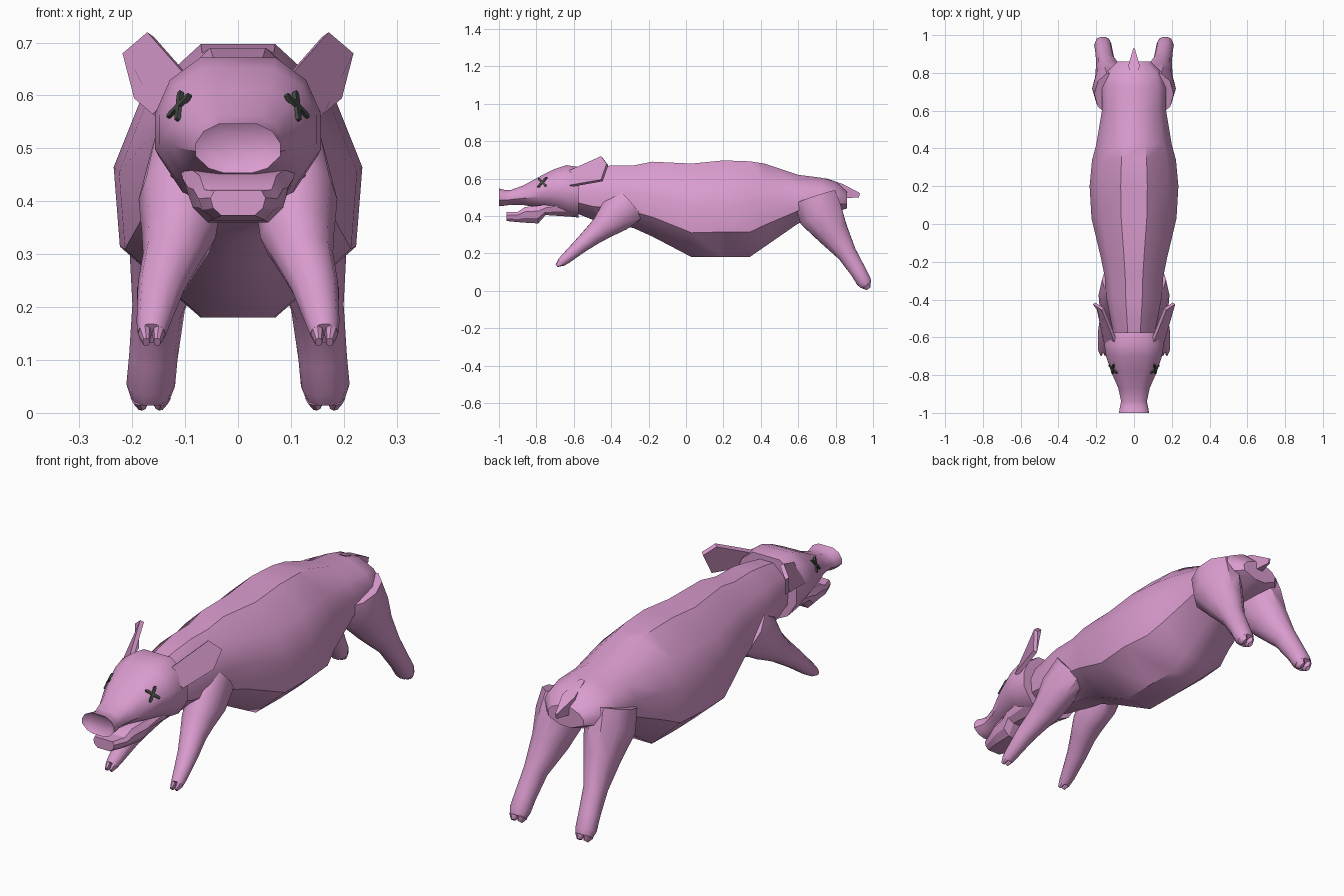
import bpy, bmesh, math
from mathutils import Vector, Matrix
from mathutils.bvhtree import BVHTree

if "Cube" in bpy.data.objects:
    bpy.data.objects.remove(bpy.data.objects["Cube"])


def material(name, rgb):
    m = bpy.data.materials.new(name)
    m.use_nodes = True
    m.diffuse_color = (*rgb, 1)
    m.node_tree.nodes["Principled BSDF"].inputs["Base Color"].default_value = (*rgb, 1)
    return m


PINK = material("pink_skin", (0.70, 0.33, 0.62))
DARK = material("dark_grey", (0.06, 0.07, 0.06))


def finish(name, bm, mat=PINK, mirror=False, angle=40):
    bmesh.ops.recalc_face_normals(bm, faces=bm.faces)
    mesh = bpy.data.meshes.new(name)
    bm.to_mesh(mesh)
    obj = bpy.data.objects.new(name, mesh)
    bpy.context.collection.objects.link(obj)
    mesh.materials.append(mat)
    if mirror:
        obj.modifiers.new("Mirror", "MIRROR").use_mirror_merge = False
    bpy.ops.object.select_all(action="DESELECT")
    obj.select_set(True)
    bpy.context.view_layer.objects.active = obj
    bpy.ops.object.shade_smooth_by_angle(angle=math.radians(angle))
    return obj


def loft(bm, rings):
    """Skin a list of point rings and close both ends."""
    rows = [[bm.verts.new(p) for p in ring] for ring in rings]
    n = len(rows[0])
    for a, b in zip(rows, rows[1:]):
        for i in range(n):
            j = (i + 1) % n
            bm.faces.new((a[i], a[j], b[j], b[i]))
    bm.faces.new(rows[0])
    bm.faces.new(rows[-1])


def section(half, y, hw, z0, z1):
    """Symmetric cross-section from half an outline, top to bottom."""
    right = [(x * hw, y, z0 + f * (z1 - z0)) for x, f in half]
    return right + [(-x, yy, z) for x, yy, z in reversed(right)]


def limb(bm, path, sides=10):
    """Tapered tube through (x, y, z, side radius, depth radius)."""
    pts = [Vector(p[:3]) for p in path]
    rings = []
    for i, p in enumerate(path):
        t = (pts[min(i + 1, len(pts) - 1)] - pts[max(i - 1, 0)]).normalized()
        side = (Vector((1, 0, 0)) - t * t.x).normalized()
        up = t.cross(side)
        angles = [math.tau * k / sides for k in range(sides)]
        rings.append([pts[i] + side * p[3] * math.cos(a) + up * p[4] * math.sin(a) for a in angles])
    loft(bm, rings)


# Trunk: y, half width, bottom, top
TRUNK = [(0.3, 1), (0.78, 0.8), (1, 0.55), (0.95, 0.26), (0.3, 0)]
bm = bmesh.new()
loft(bm, [section(TRUNK, *r) for r in (
    (-0.60, 0.105, 0.42, 0.635), (-0.50, 0.125, 0.38, 0.655), (-0.40, 0.145, 0.36, 0.67),
    (-0.28, 0.155, 0.335, 0.67), (-0.18, 0.175, 0.29, 0.69), (0.03, 0.225, 0.18, 0.68),
    (0.20, 0.235, 0.18, 0.697), (0.34, 0.222, 0.18, 0.692), (0.42, 0.20, 0.235, 0.68),
    (0.60, 0.17, 0.36, 0.62), (0.72, 0.17, 0.40, 0.605), (0.80, 0.15, 0.42, 0.585),
    (0.86, 0.09, 0.44, 0.53))])
finish("body", bm)

# Head and snout, with a dished nose end
HEAD = [(0.45, 1), (0.82, 0.84), (1, 0.6), (1, 0.35), (0.7, 0.1), (0.32, 0)]
bm = bmesh.new()
loft(bm, [section(HEAD, *r) for r in (
    (-0.575, 0.15, 0.39, 0.662), (-0.64, 0.157, 0.405, 0.672), (-0.70, 0.148, 0.43, 0.652),
    (-0.78, 0.122, 0.445, 0.612), (-0.87, 0.083, 0.458, 0.563), (-0.94, 0.068, 0.46, 0.538),
    (-0.965, 0.074, 0.455, 0.538), (-1.0, 0.08, 0.453, 0.547), (-0.986, 0.055, 0.47, 0.53))])
tree_bm = bm.copy()
bmesh.ops.recalc_face_normals(tree_bm, faces=tree_bm.faces)
surface = BVHTree.FromBMesh(tree_bm)
tree_bm.free()
finish("head", bm)

# Open lower jaw
JAW = [(0.85, 1), (1, 0.7), (0.9, 0.3), (0.6, 0)]
bm = bmesh.new()
loft(bm, [section(JAW, *r) for r in (
    (-0.96, 0.052, 0.373, 0.42), (-0.90, 0.075, 0.367, 0.422), (-0.86, 0.085, 0.364, 0.448),
    (-0.79, 0.095, 0.36, 0.455), (-0.75, 0.105, 0.405, 0.46), (-0.60, 0.11, 0.395, 0.50))])
finish("lower_jaw", bm, angle=30)

# Ears: thick flat leaves
bm = bmesh.new()
leaf = [Vector(p) for p in ((0.09, -0.64, 0.63), (0.165, -0.45, 0.715), (0.212, -0.42, 0.675),
                            (0.19, -0.45, 0.59), (0.155, -0.62, 0.56))]
normal = (leaf[1] - leaf[0]).cross(leaf[4] - leaf[0]).normalized() * 0.009
loft(bm, [[p - normal for p in leaf], [p + normal for p in leaf]])
finish("ears", bm, mirror=True, angle=20)


def legs(name, path, tip, spread):
    bm = bmesh.new()
    limb(bm, path)
    # Cloven toes
    x, y, z, rx, r = path[-1]
    back = (Vector(path[-2][:3]) - Vector((x, y, z))) * 0.3
    for s in (-spread, spread):
        limb(bm, [(x + s, y + back.y, z + back.z, rx * 0.4, r * 0.7),
                  (x + s, y, z, rx * 0.48, r * 0.85),
                  (x + s * 0.8, *tip, rx * 0.25, r * 0.4)], 8)
    finish(name, bm, mirror=True)


legs("front_legs", [
    (0.10, -0.30, 0.47, 0.07, 0.11), (0.11, -0.38, 0.40, 0.078, 0.10),
    (0.112, -0.45, 0.335, 0.07, 0.068), (0.125, -0.50, 0.295, 0.056, 0.055),
    (0.145, -0.565, 0.24, 0.045, 0.042), (0.16, -0.645, 0.17, 0.032, 0.03),
    (0.163, -0.67, 0.15, 0.027, 0.024)], (-0.692, 0.134), 0.013)

legs("hind_legs", [
    (0.115, 0.69, 0.50, 0.095, 0.12), (0.122, 0.72, 0.41, 0.10, 0.125),
    (0.13, 0.785, 0.31, 0.076, 0.09), (0.15, 0.86, 0.20, 0.05, 0.055),
    (0.16, 0.92, 0.105, 0.046, 0.045), (0.165, 0.95, 0.052, 0.046, 0.042),
    (0.165, 0.963, 0.03, 0.038, 0.034)], (0.975, 0.012), 0.02)

# Tail: short pointed fin
bm = bmesh.new()
outline = [(0.74, 0.605, 0.012), (0.84, 0.57, 0.03), (0.93, 0.522, 0.004), (0.925, 0.50, 0.004),
           (0.86, 0.495, 0.016), (0.82, 0.54, 0.025)]
loft(bm, [[(s * w, y, z) for y, z, w in outline] for s in (-1, 1)])
finish("tail", bm, angle=25)

# Crossed eyes: thin bars lying on the head surface
bm = bmesh.new()
spot, out, _, _ = surface.find_nearest(Vector((0.115, -0.77, 0.582)))
up = (Vector((0, 0, 1)) - out * out.z).normalized()
frame = Matrix((up.cross(out), up, out)).transposed().to_4x4()
for turn in (-35, 50):
    place = (Matrix.Translation(spot + out * 0.002) @ frame
             @ Matrix.Rotation(math.radians(turn), 4, "Z") @ Matrix.Diagonal((0.006, 0.036, 0.0045, 1)))
    bar = [(-1, -0.8), (-0.5, -1), (0.5, -1), (1, -0.8), (1, 0.8), (0.5, 1), (-0.5, 1), (-1, 0.8)]
    loft(bm, [[place @ Vector((x, y, z)) for x, y in bar] for z in (-1, 1)])
finish("eye_crosses", bm, DARK, mirror=True)
